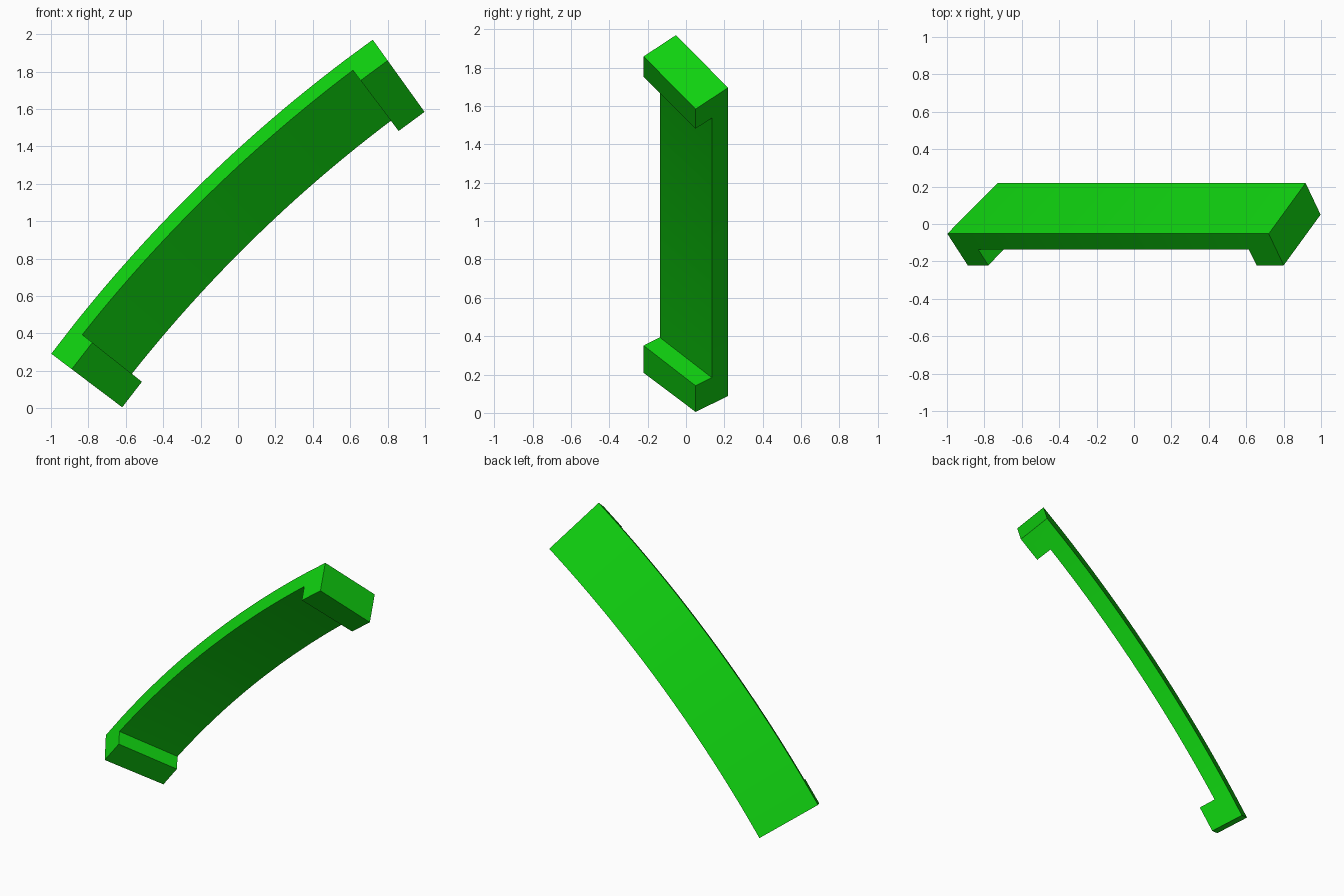
import bpy, bmesh
from math import radians, sin, cos

cube = bpy.data.objects.get("Cube")
if cube:
    bpy.data.objects.remove(cube, do_unlink=True)

# One green material
green = bpy.data.materials.new("bright green")
green.use_nodes = True
colour = (0.005, 0.65, 0.005, 1)
green.diffuse_color = colour
green.node_tree.nodes["Principled BSDF"].inputs["Base Color"].default_value = colour

# Arch: a tilted rectangular section swept about an axis parallel to y
CX, CZ, RADIUS = 5.388, -4.527, 8.0
START, END, TAB = 37.034, 54.306, 1.31      # degrees
STEPS = 24
WIDTH = (-0.338, 0.271)                     # (radial, y) across the band
DEPTH = (-0.0685, -0.0845)                  # (radial, y) band thickness


def point(angle, across, depth):
    r = RADIUS + across * WIDTH[0] + depth * DEPTH[0]
    y = -0.052 + across * WIDTH[1] + depth * DEPTH[1]
    a = radians(angle)
    return (CX - r * cos(a), y, CZ + r * sin(a))


# Ring angles: one step for each end tab, even steps between
first, last = START + TAB, END - TAB
angles = [START] + [first + (last - first) * i / STEPS for i in range(STEPS + 1)] + [END]
n = len(angles) - 1

bm = bmesh.new()
cache = {}


def vert(i, across, depth):
    key = (i, across, depth)
    if key not in cache:
        cache[key] = bm.verts.new(point(angles[i], across, depth))
    return cache[key]


# Walls spanning the width, following the outline of band and end tabs
outline = [(i, 0) for i in range(n + 1)]
outline += [(n, 1), (n, 2), (n - 1, 2)]
outline += [(i, 1) for i in range(n - 1, 0, -1)]
outline += [(1, 2), (0, 2), (0, 1)]
for (i, d), (j, e) in zip(outline, outline[1:] + outline[:1]):
    bm.faces.new((vert(i, 0, d), vert(j, 0, e), vert(j, 1, e), vert(i, 1, d)))

# Both long sides: the thin band, then the deeper tabs
cells = [(i, 0) for i in range(n)] + [(0, 1), (n - 1, 1)]
for across in (0, 1):
    for i, d in cells:
        bm.faces.new((vert(i, across, d), vert(i + 1, across, d),
                      vert(i + 1, across, d + 1), vert(i, across, d + 1)))

bmesh.ops.recalc_face_normals(bm, faces=bm.faces)
mesh = bpy.data.meshes.new("curved_band")
bm.to_mesh(mesh)
bm.free()
mesh.materials.append(green)

band = bpy.data.objects.new("curved_band_with_end_tabs", mesh)
bpy.context.collection.objects.link(band)
bpy.ops.object.select_all(action='DESELECT')
band.select_set(True)
bpy.context.view_layer.objects.active = band
bpy.ops.object.shade_smooth_by_angle(angle=radians(30))
